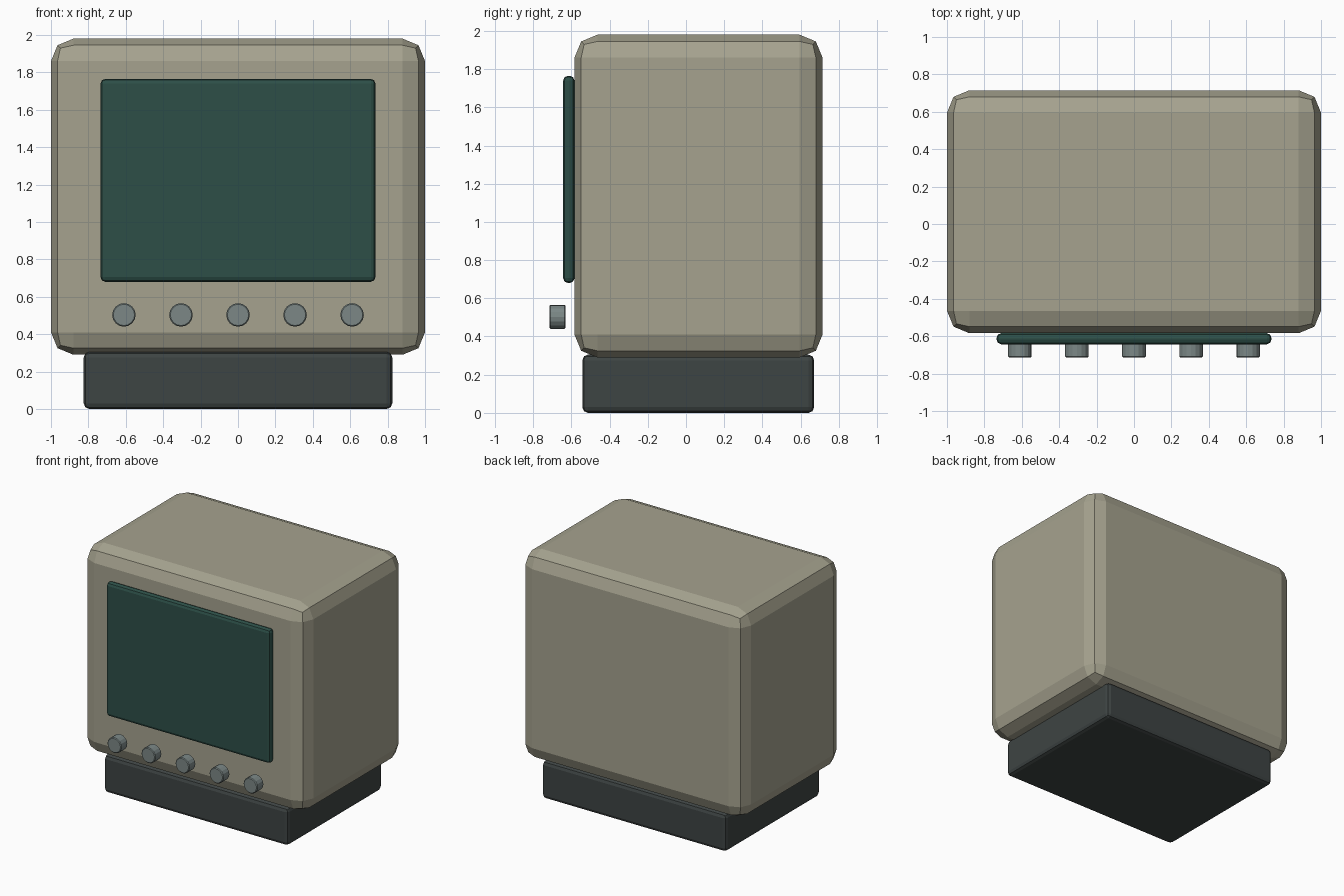
import bpy, math

if "Cube" in bpy.data.objects:
    bpy.data.objects.remove(bpy.data.objects["Cube"])


def material(name, rgb):
    m = bpy.data.materials.new(name)
    m.diffuse_color = (*rgb, 1)
    m.use_nodes = True
    m.node_tree.nodes["Principled BSDF"].inputs["Base Color"].default_value = m.diffuse_color
    return m


def finish(ob, name, mat, width, segments=2):
    ob.name = name
    ob.data.materials.append(mat)
    bpy.ops.object.transform_apply(location=False, rotation=True, scale=True)
    b = ob.modifiers.new("rounded_edges", 'BEVEL')
    b.width, b.segments = width, segments
    b.limit_method = 'ANGLE'
    b.angle_limit = math.radians(40)
    return ob


def box(name, lo, hi, mat, width):
    bpy.ops.mesh.primitive_cube_add(size=1, location=[(a + b) / 2 for a, b in zip(lo, hi)])
    ob = bpy.context.object
    ob.scale = [b - a for a, b in zip(lo, hi)]
    return finish(ob, name, mat, width)


beige = material("beige_plastic", (0.38, 0.365, 0.275))
dark = material("dark_plastic", (0.048, 0.058, 0.057))
green = material("green_glass", (0.026, 0.078, 0.064))
grey = material("knob_grey", (0.20, 0.245, 0.24))

# Cabinet, plinth and screen
box("cabinet", (-1, -0.584, 0.29), (1, 0.715, 1.98), beige, 0.12)
box("plinth", (-0.825, -0.543, 0), (0.825, 0.671, 0.305), dark, 0.03)
box("screen", (-0.735, -0.643, 0.68), (0.735, -0.584, 1.765), green, 0.025)

# Row of control knobs, standing proud of the front
for i in range(5):
    bpy.ops.mesh.primitive_cylinder_add(
        vertices=16, radius=0.063, depth=0.085,
        location=((i - 2) * 0.305, -0.6725, 0.503), rotation=(math.pi / 2, 0, 0))
    finish(bpy.context.object, f"knob_{i + 1}", grey, 0.006, 1)
